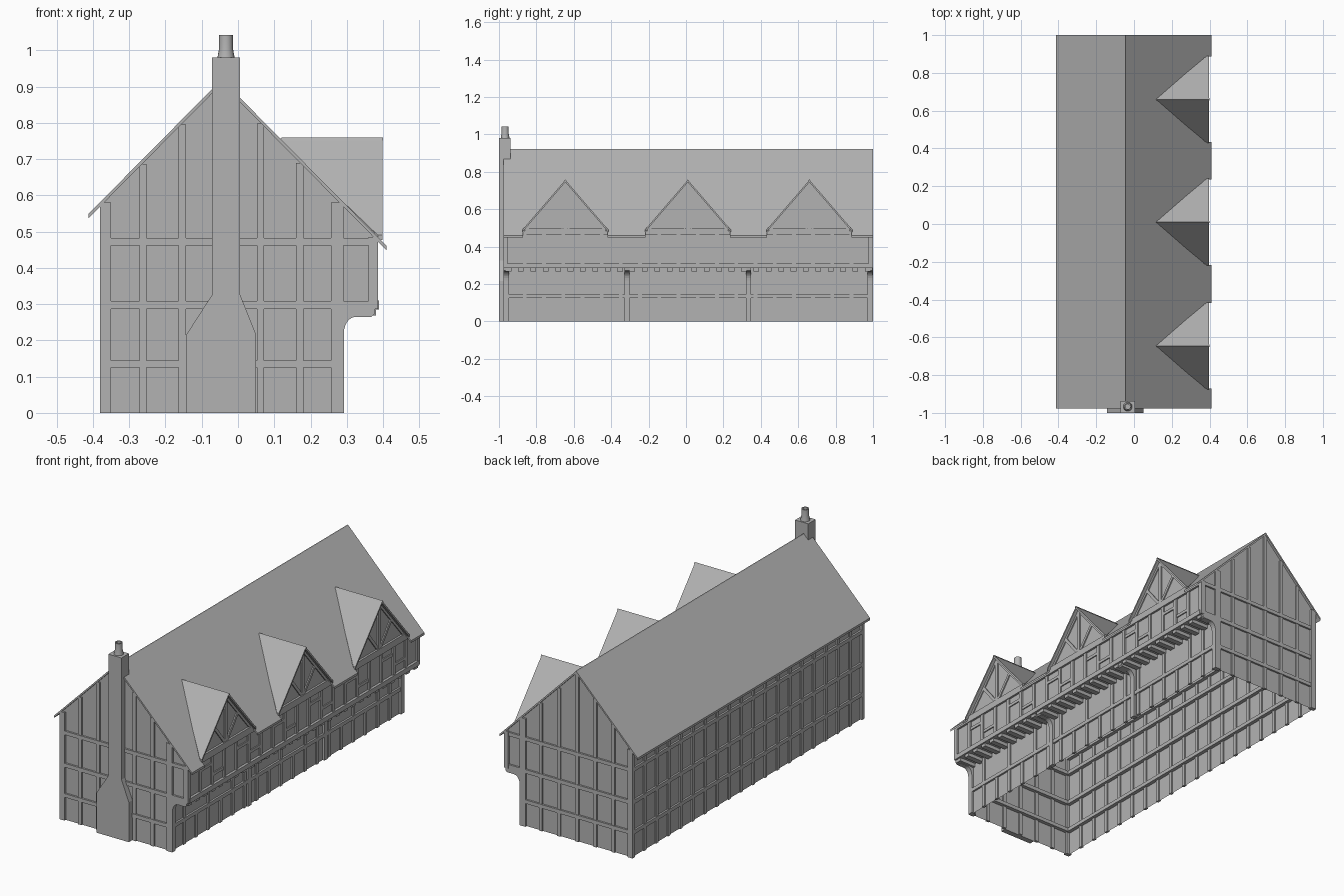
import bpy, bmesh, math
from mathutils import Vector

if "Cube" in bpy.data.objects:
    bpy.data.objects.remove(bpy.data.objects["Cube"])

RX, RZ, SL = -0.045, 0.92, 1.01          # roof ridge position and pitch
YF, YB = -0.965, 0.988                   # front and back wall planes
RAILS = [(0.125, 0.145), (0.287, 0.308), (0.462, 0.482)]
DORMERS = (-0.645, 0.01, 0.66)
T, S, IN = 0.011, 0.007, 0.02            # rail, stud and inner rail depths

GREY = bpy.data.materials.new("mid_grey")
GREY.diffuse_color = (0.45, 0.45, 0.45, 1)
GREY.use_nodes = True
GREY.node_tree.nodes["Principled BSDF"].inputs["Base Color"].default_value = GREY.diffuse_color


def roof_z(x):
    return RZ - SL * abs(x - RX)


def finish(name, bm):
    bmesh.ops.recalc_face_normals(bm, faces=bm.faces)
    me = bpy.data.meshes.new(name)
    bm.to_mesh(me)
    bm.free()
    me.materials.append(GREY)
    ob = bpy.data.objects.new(name, me)
    bpy.context.collection.objects.link(ob)
    return ob


def prism(bm, pts, off):
    """Solid from a planar outline moved along a vector."""
    a = [bm.verts.new(p) for p in pts]
    b = [bm.verts.new(Vector(p) + Vector(off)) for p in pts]
    n = len(a)
    bm.faces.new(a)
    bm.faces.new(b[::-1])
    for i in range(n):
        bm.faces.new((a[i], a[(i + 1) % n], b[(i + 1) % n], b[i]))


def box(bm, x0, x1, y0, y1, z0, z1):
    prism(bm, [(x0, y0, z0), (x1, y0, z0), (x1, y1, z0), (x0, y1, z0)], (0, 0, z1 - z0))


def xz(pts, y):
    return [(x, y, z) for x, z in pts]


# plaster walls: hollow shell, open below
outline = [(-0.37, 0), (-0.37, roof_z(-0.37) - 0.008), (RX, RZ - 0.008),
           (0.375, roof_z(0.375) - 0.008), (0.375, 0.287), (0.28, 0.287), (0.28, 0)]
bm = bmesh.new()
f = [bm.verts.new(p) for p in xz(outline, YF)]
b = [bm.verts.new(p) for p in xz(outline, YB)]
bm.faces.new(f)
bm.faces.new(b[::-1])
for i in (0, 3, 4, 5):
    bm.faces.new((f[i + 1], f[i], b[i], b[i + 1]))
finish("plaster_walls", bm)

# main roof: two slabs, eave notched at the dormers
bm = bmesh.new()


def slope(x0, x1, y0, y1):
    t = 0.012
    prism(bm, xz([(x0, roof_z(x0)), (x1, roof_z(x1)), (x1, roof_z(x1) - t), (x0, roof_z(x0) - t)], y0),
          (0, y1 - y0, 0))


slope(-0.412, RX, -0.977, 1.0)
slope(RX, 0.386, -0.977, 1.0)
edges = [-0.977] + [c + s * 0.226 for c in DORMERS for s in (-1, 1)] + [1.0]
for y0, y1 in zip(edges[::2], edges[1::2]):
    slope(0.386, 0.41, y0, y1)
finish("main_roof", bm)

bm = bmesh.new()
prism(bm, xz([(RX - 0.006, RZ - 0.008), (RX, RZ + 0.002), (RX + 0.006, RZ - 0.008)], -0.977), (0, 1.977, 0))
finish("ridge_cap", bm)

# gable timbers, front and back (d points outwards)
for name, yw, d in (("front_timbers", YF, -1), ("back_timbers", YB, 1)):
    bm = bmesh.new()
    for x0, x1, z0 in ((-0.381, -0.35, 0), (0.257, 0.291, 0), (0.36, 0.386, 0.287)):
        box(bm, x0, x1, yw - T, yw + T, z0, roof_z(max(abs(x0 - RX), abs(x1 - RX)) + RX))
    for i in range(1, 6):
        x = -0.37 + i * 0.108
        box(bm, x - 0.01, x + 0.01, yw - S, yw + S, 0, roof_z(x) - 0.014)
    for z0, z1 in RAILS:
        x1 = 0.29 if z0 < 0.2 else 0.385
        box(bm, -0.379, x1, *sorted((yw - d * IN, yw + d * (T - .001))), z0, z1)
    finish(name, bm)

N = 19
STEP = (YB - YF) / N
# left wall timbers
bm = bmesh.new()
for i in range(1, N):
    y = YF + i * STEP
    box(bm, -0.37 - S, -0.37 + S, y - 0.01, y + 0.01, 0, 0.57)
for z0, z1 in RAILS + [(0.555, 0.572)]:
    box(bm, -0.37 - T + .001, -0.37 + IN, YF, YB, z0, z1)
finish("left_timbers", bm)

# right ground floor timbers, staggered between rows
bm = bmesh.new()
for i in range(1, N):
    y = YF + i * STEP
    box(bm, 0.28 - S, 0.28 + S, y - 0.01, y + 0.01, 0.0, 0.135)
    if i % 6 not in (2, 4):
        box(bm, 0.28 - S, 0.28 + S, y - 0.01, y + 0.01, 0.135, 0.287)
box(bm, 0.28 - IN, 0.28 + T - .001, YF, YB, 0.125, 0.145)
finish("right_lower_timbers", bm)

# right jettied floor timbers
bm = bmesh.new()
for z0, z1, e in ((0.285, 0.31, 0.003), (0.462, 0.484, 0)):
    box(bm, 0.375 - T, 0.375 + T + e, YF, YB, z0, z1)
for i in range(1, N):
    y = YF + i * STEP
    box(bm, 0.375 - S, 0.375 + S, y - 0.01, y + 0.01, 0.31, 0.465)
    if i % 3:
        z = 0.42 if i % 3 == 1 else 0.36
        box(bm, 0.375 - S, 0.375 + S - .001, y, y + STEP, z - 0.008, z + 0.008)
finish("right_upper_timbers", bm)

# joist ends under the jetty
bm = bmesh.new()
for i in range(30):
    y = YF + 0.016 + i * (YB - YF - 0.032) / 29
    box(bm, 0.275, 0.38, y - 0.015, y + 0.015, 0.268, 0.289)
finish("jetty_joists", bm)

# posts with curved brackets
bm = bmesh.new()
curve = [(0.325 - 0.033 * math.sin(a), 0.22 + 0.045 * math.cos(a))
         for a in [math.radians(15 * k) for k in range(7)]]
bracket = [(0.278, 0.288), (0.378, 0.288), (0.376, 0.272), (0.368, 0.265)] + curve + [(0.278, 0.215)]
for y in (-0.961, -0.316, 0.334, 0.984):
    prism(bm, xz(bracket, y - 0.014), (0, 0.028, 0))
    box(bm, 0.269, 0.292, y - 0.014, y + 0.014, 0, 0.287)
finish("jetty_posts_and_brackets", bm)

# dormers
for n, c in enumerate(DORMERS):
    # triangular roof slabs and ridge strip
    bm = bmesh.new()
    for s in (-1, 1):
        prism(bm, [(0.108, c, 0.757), (0.398, c, 0.757), (0.398, c + s * 0.23, 0.49), (0.386, c + s * 0.23, 0.49)],
              (0, 0, -0.013))
    prism(bm, [(0.12, c - 0.006, 0.752), (0.12, c, 0.76), (0.12, c + 0.006, 0.752)], (0.28, 0, 0))
    finish(f"dormer_roof_{n + 1}", bm)
    # gable wall
    bm = bmesh.new()
    prism(bm, [(0.375, c - 0.22, 0.482), (0.375, c + 0.22, 0.482), (0.375, c, 0.748)], (-0.008, 0, 0))
    finish(f"dormer_gable_{n + 1}", bm)
    # timbers: sill, king post, rafters, braces
    bm = bmesh.new()
    box(bm, 0.368, 0.386, c - 0.215, c + 0.215, 0.478, 0.498)
    box(bm, 0.368, 0.382, c - 0.011, c + 0.011, 0.49, 0.735)
    for s in (-1, 1):
        for (ya, za), (yb, zb), w in (((0.215, 0.49), (0.005, 0.735), 0.010),
                                      ((0.012, 0.5), (0.1, 0.61), 0.008)):
            d = Vector((0, s * (yb - ya), zb - za)).normalized()
            p = Vector((0, -d.z, d.y)) * w
            A, B = Vector((0.368, c + s * ya, za)), Vector((0.368, c + s * yb, zb))
            prism(bm, [A + p, B + p, B - p, A - p], (0.013, 0, 0))
    finish(f"dormer_timbers_{n + 1}", bm)

# chimney breast and stack
bm = bmesh.new()
prism(bm, xz([(-0.143, 0), (0.05, 0), (0.05, 0.215), (0.006, 0.325), (0.006, 0.87),
              (-0.072, 0.87), (-0.072, 0.325), (-0.143, 0.215)], -1.0), (0, 0.03, 0))
box(bm, -0.072, 0.006, -1.0, -0.937, 0.868, 0.98)
finish("chimney", bm)

# chimney pot, hollow at the top
bm = bmesh.new()
prof = [(0.024, 0.979), (0.019, 1.005), (0.019, 1.042), (0.013, 1.042), (0.013, 0.99)]
rings = [[bm.verts.new((-0.033 + r * math.cos(k * math.tau / 16), -0.967 + r * math.sin(k * math.tau / 16), z))
          for k in range(16)] for r, z in prof]
for r0, r1 in zip(rings, rings[1:]):
    for k in range(16):
        bm.faces.new((r0[k], r0[(k + 1) % 16], r1[(k + 1) % 16], r1[k]))
bm.faces.new(rings[-1])
bm.faces.new(rings[0][::-1])
pot = finish("chimney_pot", bm)
bpy.context.view_layer.objects.active = pot
pot.select_set(True)
bpy.ops.object.shade_smooth_by_angle(angle=math.radians(35))
